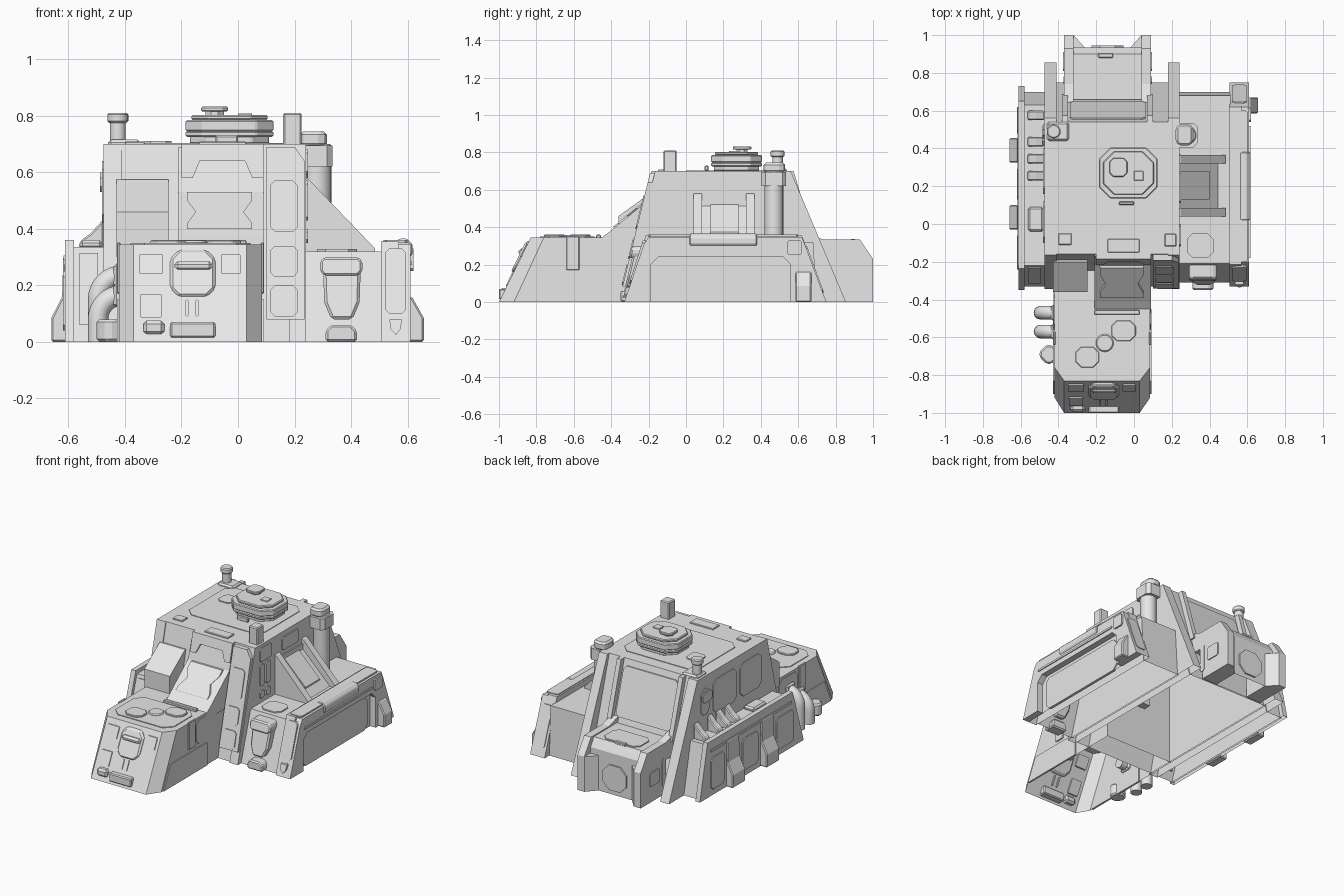
import bpy, bmesh, math
from mathutils import Vector

cube = bpy.data.objects.get("Cube")
if cube:
    bpy.data.objects.remove(cube, do_unlink=True)

grey = bpy.data.materials.new("hull_grey")
grey.use_nodes = True
grey.diffuse_color = (0.8, 0.8, 0.8, 1)
grey.node_tree.nodes["Principled BSDF"].inputs["Base Color"].default_value = (0.8, 0.8, 0.8, 1)


def finish(name, bm, bevel=0, smooth=False):
    bmesh.ops.recalc_face_normals(bm, faces=bm.faces)
    mesh = bpy.data.meshes.new(name)
    bm.to_mesh(mesh)
    bm.free()
    mesh.materials.append(grey)
    ob = bpy.data.objects.new(name, mesh)
    bpy.context.collection.objects.link(ob)
    if bevel:
        mod = ob.modifiers.new("edges", 'BEVEL')
        mod.width, mod.segments, mod.limit_method = bevel, 1, 'ANGLE'
    if smooth:
        bpy.ops.object.select_all(action='DESELECT')
        ob.select_set(True)
        bpy.context.view_layer.objects.active = ob
        bpy.ops.object.shade_smooth_by_angle()
    return ob


def slab(name, axis, pts, a, b, lean=0, hollow=False, bevel=0):
    """Extrude a 2D outline along an axis from a to b, leaning with height."""
    bm = bmesh.new()
    rings = []
    for d in (a, b):
        ring = []
        for u, v in pts:
            w = d + lean * v
            co = {'x': (w, u, v), 'y': (u, w, v), 'z': (u, v, d)}[axis]
            ring.append(bm.verts.new(co))
        rings.append(ring)
        bm.faces.new(ring)
    n = len(pts)
    for i in range(n):
        j = (i + 1) % n
        bm.faces.new((rings[0][i], rings[0][j], rings[1][j], rings[1][i]))
    bmesh.ops.recalc_face_normals(bm, faces=bm.faces)
    if hollow:
        under = [f for f in bm.faces if all(v.co.z < 0.001 for v in f.verts)]
        bmesh.ops.delete(bm, geom=under, context='FACES')
    return finish(name, bm, bevel)


def octo(u0, u1, v0, v1, c=0.02):
    return [(u0 + c, v0), (u1 - c, v0), (u1, v0 + c), (u1, v1 - c),
            (u1 - c, v1), (u0 + c, v1), (u0, v1 - c), (u0, v0 + c)]


def rect(u0, u1, v0, v1):
    return [(u0, v0), (u1, v0), (u1, v1), (u0, v1)]


def box(name, x0, x1, y0, y1, z0, z1, bevel=0.01):
    return slab(name, 'z', rect(x0, x1, y0, y1), z0, z1, bevel=bevel)


def drum(name, x, y, z0, z1, r, sides=24):
    bm = bmesh.new()
    ret = bmesh.ops.create_cone(bm, cap_ends=True, segments=sides, radius1=r, radius2=r, depth=z1 - z0)
    bmesh.ops.translate(bm, verts=ret["verts"], vec=Vector((x, y, (z0 + z1) / 2)))
    return finish(name, bm, 0.006, True)


def tube(name, path, r):
    cu = bpy.data.curves.new(name, 'CURVE')
    cu.dimensions, cu.bevel_depth, cu.bevel_resolution, cu.use_fill_caps = '3D', r, 4, True
    sp = cu.splines.new('POLY')
    sp.points.add(len(path) - 1)
    for p, co in zip(sp.points, path):
        p.co = (*co, 1)
    cu.materials.append(grey)
    sp.use_smooth = True
    ob = bpy.data.objects.new(name, cu)
    bpy.context.collection.objects.link(ob)


# Central hull: recessed body between two side plates
slab("hull", 'x', [(-.33, 0), (.75, 0), (.54, .7), (-.16, .7)], -.42, .185, hollow=True)
for side, x0, x1 in (("left", .18, .24), ("right", -.475, -.41)):
    slab(side + "_hull_plate", 'x', [(-.345, 0), (.855, 0), (.56, .7), (-.165, .7)], x0, x1, hollow=True)
slab("rear_panel", 'y', octo(-.34, .06, .36, .66), .748, .758, -.3)
for x in (-.38, .07):
    slab("rear_rib", 'y', rect(x, x + .03, .32, .7), .74, .785, -.3)

# Hull front: collar, ramp, step block, side column
slab("front_collar", 'y', [(-.2, .7), (-.2, .58), (-.16, .58), (-.135, .64), (.025, .64),
                            (.05, .58), (.09, .58), (.09, .7)], -.355, -.32, .243)
slab("ramp", 'x', [(-.47, .33), (-.41, .375), (-.22, .53), (-.17, .69), (-.1, .69), (-.1, .3), (-.47, .3)], -.21, .09)
slab("ramp_plate", 'y', [(-.18, .4), (.05, .4), (.05, .42), (.02, .46), (.05, .5), (.05, .53), (-.18, .53),
                         (-.18, .5), (-.15, .46), (-.18, .42)], -.88, -.86, 1.22)
slab("step_block", 'x', [(-.36, .3), (-.36, .46), (-.2, .575), (-.15, .575), (-.15, .3)], -.43, -.245)
slab("front_column", 'y', [(.1, .08), (.235, .08), (.235, .64), (.2, .69), (.1, .69)], -.36, -.32, .243)
for z0, z1 in ((.09, .2), (.23, .34), (.39, .57)):
    slab("column_panel", 'y', octo(.115, .21, z0, z1, .015), -.366, -.355, .243)

# Roof panels and fittings, nearly flush
slab("roof_panel", 'z', octo(-.39, .16, .0, .46, .05), .69, .704)
slab("roof_hatch", 'z', octo(-.33, -.235, .25, .35), .7, .71)
for x0, x1, y0, y1 in ((-.4, -.33, -.11, -.05), (-.14, .03, -.15, -.08)):
    box("roof_fitting", x0, x1, y0, y1, .69, .708, .003)
box("antenna_block", .16, .225, -.12, -.05, .69, .81, .006)
box("periscope_base", -.46, -.345, .44, .54, .69, .715)
drum("periscope_post", -.425, .49, .7, .79, .028)
drum("periscope_cap", -.425, .49, .775, .81, .037)

# Turret
for part, g, z0, z1 in (("base", -.015, .7, .73), ("lower", 0, .725, .745), ("drum", 0, .745, .785), ("top", -.02, .785, .803)):
    slab("turret_" + part, 'z', octo(-.185 - g, .125 + g, .135 - g, .405 + g, .06), z0, z1, bevel=.005)
slab("turret_hatch_neck", 'z', octo(-.115, -.05, .27, .33), .8, .82)
slab("turret_hatch", 'z', octo(-.13, -.035, .25, .35), .815, .832, bevel=.004)
box("turret_step", -.08, 0, .1, .12, .7, .73, .005)
box("turret_sight", 0, .05, .23, .28, .8, .808, .002)

# Nose section with chamfered front corners
bm = bmesh.new()
low = [bm.verts.new((x, y, 0)) for x, y in ((-.42, -.15), (-.42, -.92), (-.37, -1), (.03, -1), (.085, -.92), (.085, -.15))]
top = [bm.verts.new((x, y, .345)) for x, y in ((-.42, -.15), (-.42, -.76), (-.37, -.83), (.03, -.83), (.085, -.76), (.085, -.15))]
bm.faces.new(top)
for i in range(6):
    j = (i + 1) % 6
    bm.faces.new((low[i], low[j], top[j], top[i]))
finish("nose", bm)
slab("nose_deck", 'z', octo(-.38, .045, -.78, -.49, .05), .34, .35)
drum("nose_round_hatch", -.155, -.63, .34, .358, .047)
slab("nose_box_front", 'z', octo(-.31, -.185, -.76, -.65, .03), .345, .36, bevel=.004)
slab("nose_box_rear", 'z', octo(-.12, .01, -.62, -.51, .03), .345, .36, bevel=.004)
box("nose_ledge", -.21, .03, -.48, -.455, .34, .36, .004)
slab("visor_hood", 'y', octo(-.24, -.08, .16, .325, .03), -1.015, -.98, .49, bevel=.01)
box("visor_lamp", -.225, -.09, -.895, -.84, .25, .285, .012)
box("nose_vent", -.24, -.08, -1, -.95, .015, .07, .006)
box("nose_port", -.335, -.26, -.995, -.95, .025, .075, .012)
for x0, x1, z0, z1 in ((-.35, -.265, .24, .31), (-.345, -.27, .085, .17), (-.06, .01, .24, .31), (-.185, -.175, .09, .15), (-.15, -.14, .09, .15)):
    slab("nose_front_plate", 'y', octo(x0, x1, z0, z1, .004), -1.006, -.99, .49)
for x0, x1 in ((.08, .092), (-.428, -.415)):
    slab("nose_side_panel", 'x', [(-.9, 0), (-.45, 0), (-.45, .15), (-.83, .15)], x0, x1)
    box("nose_strap", x0, x1, -.64, -.57, .17, .352, .004)
    slab("nose_rear_side_panel", 'x', octo(-.56, -.36, .17, .33, .03), x0 + .003, x1 - .003)

# Pipes on the nose
for y, z in ((-.47, .235), (-.57, .165)):
    bend = [(-.41 - .085 * math.sin(t * math.pi / 16), y, z - .085 * (1 - math.cos(t * math.pi / 16))) for t in range(9)]
    tube("nose_pipe", [(-.36, y, z)] + bend + [(-.495, y, 0)], .036)
    box("pipe_collar", -.44, -.4, y - .042, y + .042, z - .042, z + .042)
slab("pipe_guard", 'z', octo(-.5, -.4, -.74, -.64, .035), 0, .08, bevel=.01)

# Rear engine housing: recessed centre between two horned cheeks
slab("engine_body", 'x', [(.76, 0), (.66, .325), (.9, .325), (.935, .27), (.935, 0)], -.34, .06, hollow=True)
for x, s in ((-.37, 1), (.09, -1)):
    slab("engine_horn", 'z', [(x, .76), (x, 1), (x + s * .05, 1), (x + s * .11, .934), (x + s * .11, .76)], 0, .23)
    slab("engine_horn_top", 'x', [(.66, .22), (.6, .36), (.65, .36), (.74, .333), (.93, .333), (1, .23), (1, .22)], x, x + s * .05)
    slab("engine_side_hatch", 'x', octo(.81, .91, .105, .195, .01), x - s * .006, x + s * .01)
    slab("engine_side_panel", 'x', octo(.74, .78, .05, .24, .015), x - s * .004, x + s * .01)
slab("engine_door", 'y', octo(-.225, -.055, .03, .195, .045), .92, .945)
slab("engine_cover", 'z', octo(-.27, -.01, .74, .89, .03), .32, .332)
box("engine_latch", -.19, -.11, .88, .905, .32, .338, .004)

# Left side: deck, bulwark and arched bay
wedge = [(-.33, 0), (.75, 0), (.62, .355), (-.215, .355)]
slab("left_deck", 'x', [(-.31, 0), (.7, 0), (.68, .32), (-.21, .32)], .23, .51, hollow=True)
slab("bulwark_core", 'x', wedge, .505, .57, hollow=True)
slab("bulwark_frame", 'x', [(-.33, 0), (-.19, 0), (-.19, .2), (-.15, .24), (.52, .24), (.56, .2), (.56, 0),
                            (.75, 0), (.635, .31), (.62, .345), (-.2, .345), (-.225, .31)], .565, .61)
slab("bay_panel", 'x', octo(-.15, .52, 0, .215, .03), .56, .578)
slab("bulwark_cap", 'z', octo(.515, .6, -.2, .6, .01), .35, .36)
slab("bulwark_roll", 'y', octo(.55, .618, .29, .365, .02), .02, .38, bevel=.005)
slab("bulwark_lip", 'x', rect(-.18, .52, .272, .285), .6, .616)
slab("bulwark_clamp", 'x', octo(.54, .62, .25, .33, .01), .6, .62)
slab("bulwark_rear_foot", 'y', [(.6, 0), (.657, 0), (.657, .085), (.615, .16), (.6, .16)], .585, .67, bevel=.006)
slab("bulwark_shield", 'y', [(.535, .08), (.58, .08), (.575, .045), (.558, .025), (.54, .045)], -.345, -.32, .32)
slab("bulwark_front_plate", 'y', octo(.52, .595, .1, .33, .015), -.336, -.32, .32)
slab("bulwark_rear_plate", 'y', octo(.52, .595, .05, .3, .015), .74, .756, -.366)

# Struts and slanted panel over the left deck
for y in (.04, .32):
    slab("strut", 'y', [(.23, .3), (.23, .585), (.25, .575), (.485, .33), (.485, .3)], y, y + .045)
slab("strut_panel", 'y', [(.23, .3), (.23, .53), (.445, .32), (.445, .3)], .08, .33)
slab("strut_inset", 'y', [(.24, .3), (.24, .53), (.4, .373), (.4, .3)], .13, .28)
slab("deck_pad", 'z', octo(.28, .42, -.18, -.05, .03), .315, .328)

# Exhaust stack
drum("exhaust", .28, .47, .3, .7, .05)
slab("exhaust_clamp", 'z', octo(.22, .335, .405, .535, .02), .62, .695)
slab("exhaust_cap", 'z', octo(.22, .315, .415, .53, .02), .69, .745, bevel=.012)

# Front pouch and foot on the left deck
slab("pouch", 'y', [(.3, .29), (.435, .29), (.43, .14), (.405, .08), (.33, .08), (.305, .14)], -.345, -.28, .24, bevel=.01)
slab("pouch_flap", 'y', octo(.29, .44, .235, .3, .015), -.36, -.28, .24, bevel=.008)
slab("deck_foot", 'y', [(.31, 0), (.42, 0), (.42, .04), (.4, .06), (.33, .06), (.31, .04)], -.35, -.27, bevel=.008)

# Left and right hull wall details
for y0, y1, z0, z1 in ((-.12, 0, .59, .68), (.11, .28, .58, .665), (-.12, -.075, .43, .57), (-.06, -.01, .43, .57),
                       (-.12, -.075, .35, .4), (-.06, -.01, .35, .4), (.07, .37, .3, .55)):
    slab("left_wall_plate", 'x', octo(y0, y1, z0, z1, .012), .235, .248)
for y0, y1, z0, z1 in ((-.1, .12, .42, .64), (.16, .4, .42, .64), (.44, .53, .45, .62)):
    slab("right_wall_plate", 'x', octo(y0, y1, z0, z1, .03), -.481, -.47)
slab("right_wall_lamp", 'x', octo(.42, .52, .53, .6, .02), -.488, -.47)

# Right sponson with ribs, covers and panels
slab("right_deck", 'x', [(-.33, 0), (.7, 0), (.63, .335), (-.22, .335)], -.59, -.47, hollow=True)
slab("sponson_wall", 'x', [(-.35, 0), (.73, 0), (.65, .36), (-.235, .36)], -.612, -.58, hollow=True)
for y in (.23, .32, .41, .55):
    slab("sponson_rib", 'y', [(-.565, .33), (-.555, .36), (-.52, .385), (-.475, .435), (-.475, .33)], y, y + .05, bevel=.006)
box("sponson_crate", -.56, -.48, -.04, .09, .33, .36)
for y in (-.03, .325):
    slab("sponson_cover", 'y', [(-.6, 0), (-.66, 0), (-.66, .085), (-.622, .16), (-.618, .3), (-.6, .31)], y, y + .13, bevel=.006)
for y0, y1 in ((-.24, -.06), (.13, .29), (.48, .62)):
    slab("sponson_panel", 'x', octo(y0, y1, .04, .25, .02), -.619, -.6)
slab("sponson_rail", 'x', rect(-.22, .62, .29, .305), -.617, -.6)
slab("sponson_front_plate", 'y', rect(-.56, -.495, .06, .315), -.338, -.32, .33)
